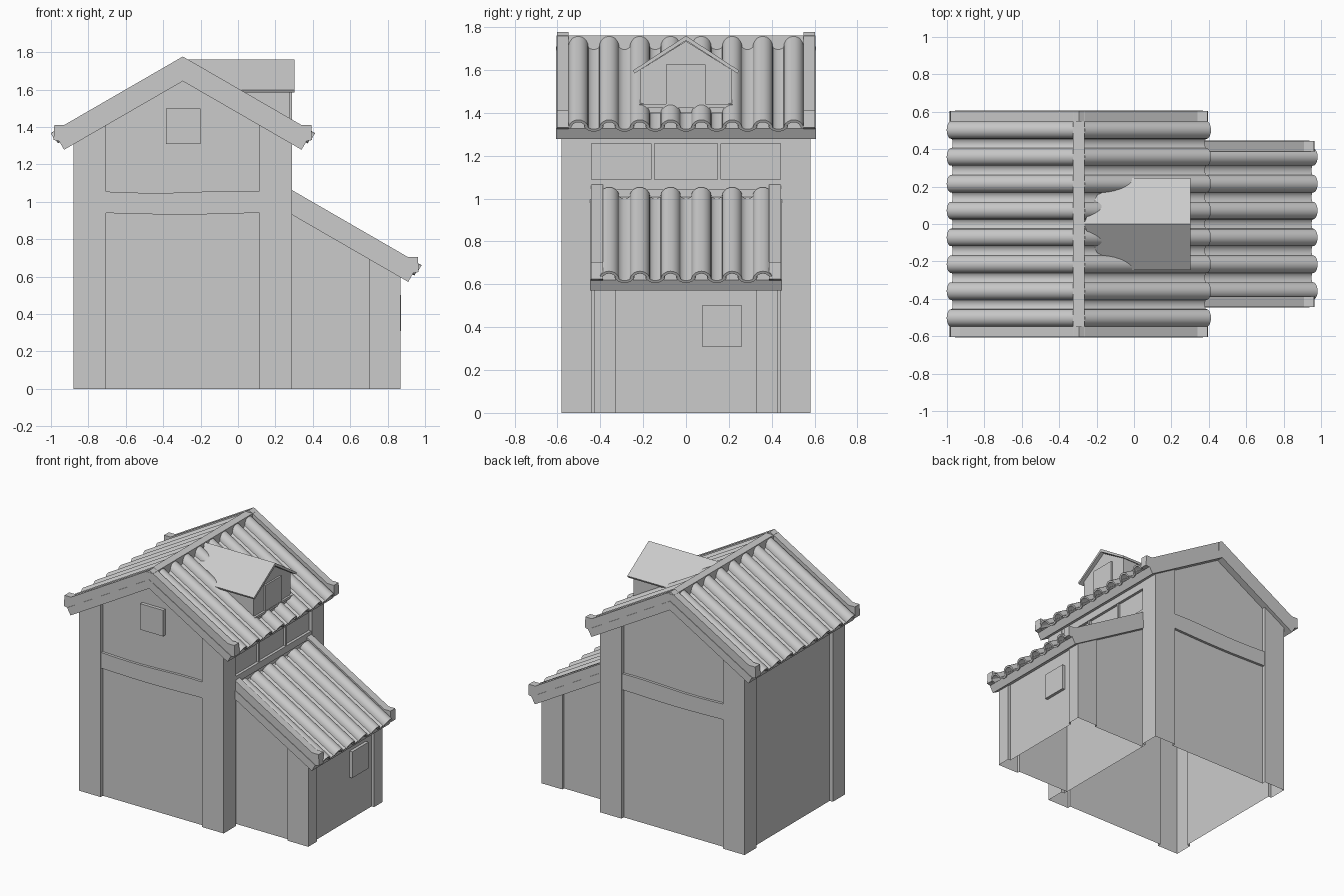
import bpy, bmesh, math

if "Cube" in bpy.data.objects:
    bpy.data.objects.remove(bpy.data.objects["Cube"])

CX = -0.295                 # ridge position of the main roof
K = math.tan(math.radians(30))
C, S = math.cos(math.radians(30)), 0.5


def finish(name, bm, smooth=False):
    bmesh.ops.recalc_face_normals(bm, faces=bm.faces)
    me = bpy.data.meshes.new(name)
    bm.to_mesh(me)
    bm.free()
    if smooth:
        me.shade_smooth()
        me.set_sharp_from_angle(angle=math.radians(40))
    ob = bpy.data.objects.new(name, me)
    bpy.context.collection.objects.link(ob)
    return ob


def loft(bm, a, b, caps=True, closed=True):
    """Join two matching loops of points into a prism."""
    va = [bm.verts.new(p) for p in a]
    vb = [bm.verts.new(p) for p in b]
    n = len(va)
    for i in range(n if closed else n - 1):
        j = (i + 1) % n
        bm.faces.new((va[i], va[j], vb[j], vb[i]))
    if caps:
        bm.faces.new(va)
        bm.faces.new(vb)


def prism_y(name, prof, y0, y1):
    bm = bmesh.new()
    loft(bm, [(x, y0, z) for x, z in prof], [(x, y1, z) for x, z in prof])
    return finish(name, bm)


def prism_x(name, prof, x1, back):
    bm = bmesh.new()
    loft(bm, [(x1, y, z) for y, z in prof], [(back(z), y, z) for y, z in prof])
    return finish(name, bm)


def box(name, x0, x1, y0, y1, z0, z1):
    return prism_y(name, [(x0, z0), (x1, z0), (x1, z1), (x0, z1)], y0, y1)


def walls(name, plan, top, closed):
    bm = bmesh.new()
    loft(bm, [(x, y, 0) for x, y in plan], [(x, y, top(x)) for x, y in plan], False, closed)
    return finish(name, bm)


def roof_side(name, ox, sgn, B, L, start, t0, half, n):
    """One slope: slab, two edge boards with end blocks, and a tile field."""
    def P(pts):
        return [(ox + sgn * d, B - K * d + h) for d, h in pts]
    # slab under the tiles
    prism_y(name + "_slab", P([(start, 0), (start, 0.065), (L + 0.028, 0.065), (L, 0)]),
            -half - 0.004, half + 0.004)
    # edge boards
    e = L + 0.052
    board = P([(start, 0.06), (start, 0.132), (L, 0.132), (e, 0.132 + K * (e - L)),
               (e + 0.004, 0.085), (L + 0.028, 0.063)])
    for s, side in ((-1, "front"), (1, "back")):
        prism_y(f"{name}_{side}_edge_board", board, s * (half - 0.055), s * half)
    # round cover tiles with curved valley tiles between
    pitch, t1 = 0.1435, (L + 0.015) / C
    bm = bmesh.new()

    def shell(yc, nc, r, up, span, ta, tb):
        arc = [-span + 2 * span * i / 10 for i in range(11)]
        sec = [(yc + r * math.sin(a), nc + up * r * math.cos(a)) for a in arc]
        q = r - 0.013
        sec += [(yc + q * math.sin(a), nc + up * q * math.cos(a)) for a in reversed(arc)]
        ends = [[(ox + sgn * (t * C + m * S), y, B - t * S + m * C) for y, m in sec]
                for t in (ta, tb)]
        loft(bm, *ends)

    for i in range(n):
        y = (i - (n - 1) / 2) * pitch
        shell(y, 0.066, 0.047, 1, math.pi / 2, t0, t1)
        if i < n - 1:
            shell(y + pitch / 2, 0.098, 0.052, -1, 1.1, t0 + 0.01, t1 - 0.006)
    finish(name + "_tiles", bm, True)


# main walls with projecting corner posts (open shell)
R, PX, PY, HX, HY = 0.025, 0.175, 0.14, 0.585, 0.58
q = [(HX - R, HY - PY), (HX, HY - PY), (HX, HY), (HX - PX, HY), (HX - PX, HY - R)]
half_plan = q + [(0, HY - R)] + [(-x, y) for x, y in reversed(q)]
plan = [(CX + x, y) for x, y in half_plan + [(-x, -y) for x, y in half_plan]]
walls("main_walls", plan, lambda x: 1.655 - K * abs(x - CX), True)

# lean-to walls with corner posts
h = [(0.265, -0.41), (0.70, -0.41), (0.70, -0.43), (0.87, -0.43), (0.87, -0.33), (0.85, -0.33)]
walls("lean_to_walls", h + [(x, -y) for x, y in reversed(h)],
      lambda x: 0.94 - K * (x - 0.29), False)

# roofs
roof_side("main_roof_right", CX, 1, 1.645, 0.635, 0, -0.028, 0.603, 8)
roof_side("main_roof_left", CX, -1, 1.645, 0.635, 0, -0.028, 0.603, 8)
roof_side("lean_to_roof", 0.29, 1, 0.93, 0.62, -0.02, -0.05, 0.443, 6)
prism_y("ridge_cap", [(CX - 0.03, 1.69), (CX + 0.03, 1.69), (CX + 0.03, 1.761),
                      (CX - 0.03, 1.761)], -0.605, 0.605)

# uneven timber beams on both gables
xs = [-0.71 + 0.84 * i / 8 for i in range(9)]
low = [(x, 0.938 + 0.006 * math.sin(5 * x)) for x in xs]
high = [(x, 1.053 + 0.006 * math.sin(7 * x + 1.5)) for x in reversed(xs)]
for s, side in ((-1, "front"), (1, "back")):
    prism_y(side + "_gable_beam", low + high, s * 0.55, s * 0.574)

# window panels
box("front_window", -0.385, -0.20, -0.58, -0.55, 1.31, 1.50)
box("lean_to_window", 0.845, 0.872, 0.075, 0.262, 0.31, 0.502)

# window strip under the right eave
box("strip_sill", 0.255, 0.285, -0.44, 0.44, 1.04, 1.09)
box("strip_header", 0.255, 0.285, -0.44, 0.44, 1.257, 1.32)
for y in (-0.155, 0.155):
    box("strip_mullion", 0.255, 0.28, y - 0.008, y + 0.008, 1.08, 1.265)


# dormer, trimmed at the back along the main roof slope
def roof_x(z):
    return max(-0.27, CX + (1.68 - z) / K)


prism_x("dormer_body", [(-0.215, 1.40), (0.215, 1.40), (0.215, 1.60), (0, 1.735), (-0.215, 1.60)],
        0.275, roof_x)
prism_x("dormer_roof", [(-0.247, 1.598), (0, 1.76), (0.247, 1.598), (0.24, 1.584),
                        (0, 1.738), (-0.24, 1.584)], 0.302, roof_x)
box("dormer_window", 0.27, 0.288, -0.094, 0.092, 1.435, 1.627)
box("dormer_sill", 0.26, 0.29, -0.218, 0.218, 1.424, 1.441)
